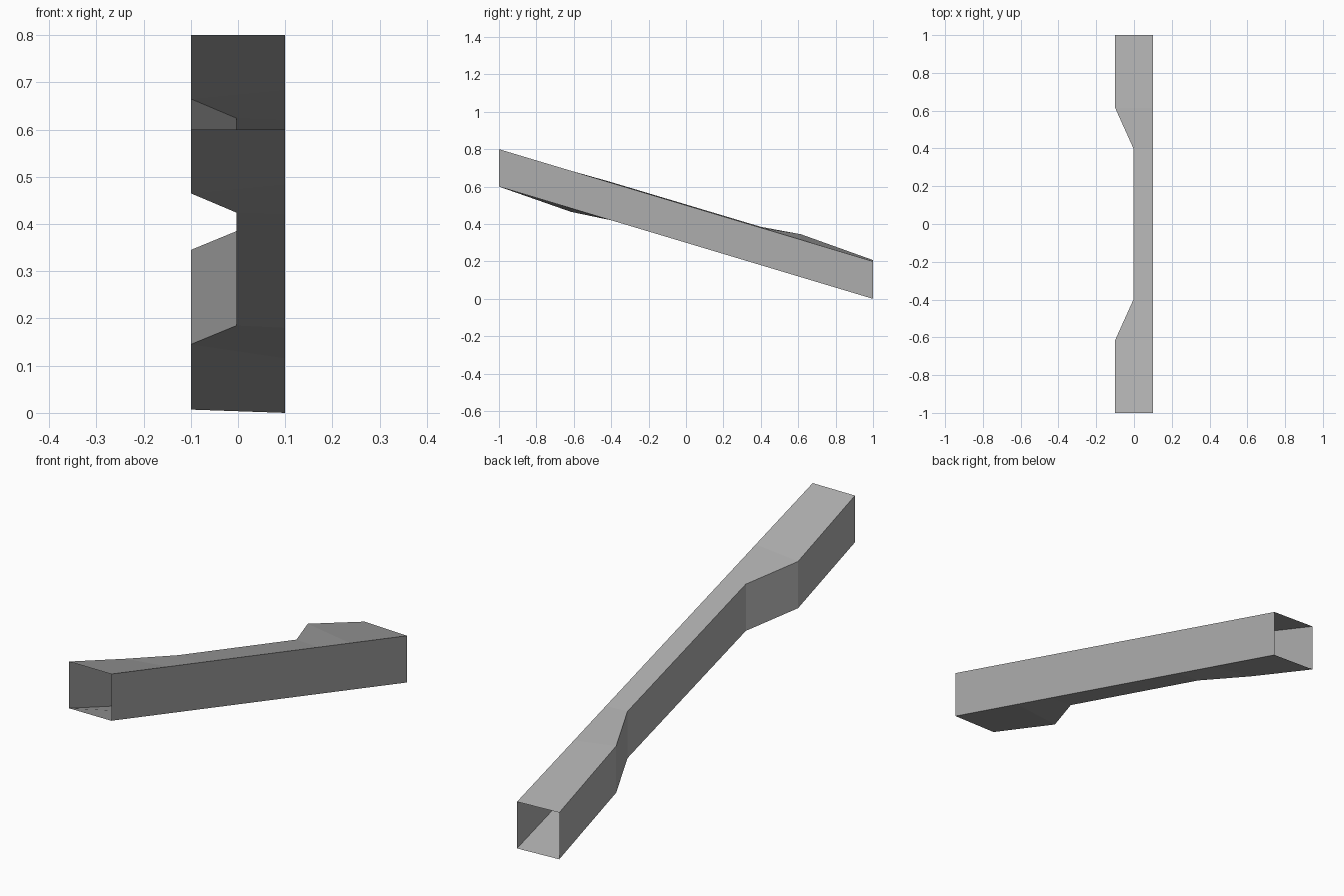
import bpy, bmesh

cube = bpy.data.objects.get("Cube")
if cube:
    bpy.data.objects.remove(cube, do_unlink=True)

# Plain grey finish
grey = bpy.data.materials.new("mid grey")
grey.use_nodes = True
colour = (0.42, 0.42, 0.42, 1)
grey.diffuse_color = colour
grey.node_tree.nodes["Principled BSDF"].inputs["Base Color"].default_value = colour

HALF_WIDTH = 0.1
HEIGHT = 0.2

# Stations along the sloping beam: y, x of the notched side, its bottom z
stations = [
    (-1.0, -0.1, 0.6),
    (-0.615, -0.1, 0.465),
    (-0.4, -0.003, 0.424),
    (0.4, -0.003, 0.185),
    (0.615, -0.1, 0.145),
    (1.0, -0.1, 0.007),
]


def straight_bottom(y):
    return 0.3 * (1 - y)


# Open-ended hollow beam, one rectangular ring per station
bm = bmesh.new()
rings = []
for y, x, z in stations:
    zr = straight_bottom(y)
    corners = [(x, y, z), (HALF_WIDTH, y, zr),
               (HALF_WIDTH, y, zr + HEIGHT), (x, y, z + HEIGHT)]
    rings.append([bm.verts.new(c) for c in corners])

for a, b in zip(rings, rings[1:]):
    for i in range(4):
        j = (i + 1) % 4
        bm.faces.new((a[i], a[j], b[j], b[i]))
bmesh.ops.recalc_face_normals(bm, faces=bm.faces)

# Make the tube walls face outward: the straight side must point to +x
bm.normal_update()
side = max(bm.faces, key=lambda f: f.calc_center_median().x)
if side.normal.x < 0:
    bmesh.ops.reverse_faces(bm, faces=bm.faces)

mesh = bpy.data.meshes.new("notched_beam")
bm.to_mesh(mesh)
bm.free()
mesh.materials.append(grey)
beam = bpy.data.objects.new("notched_beam", mesh)
bpy.context.collection.objects.link(beam)
